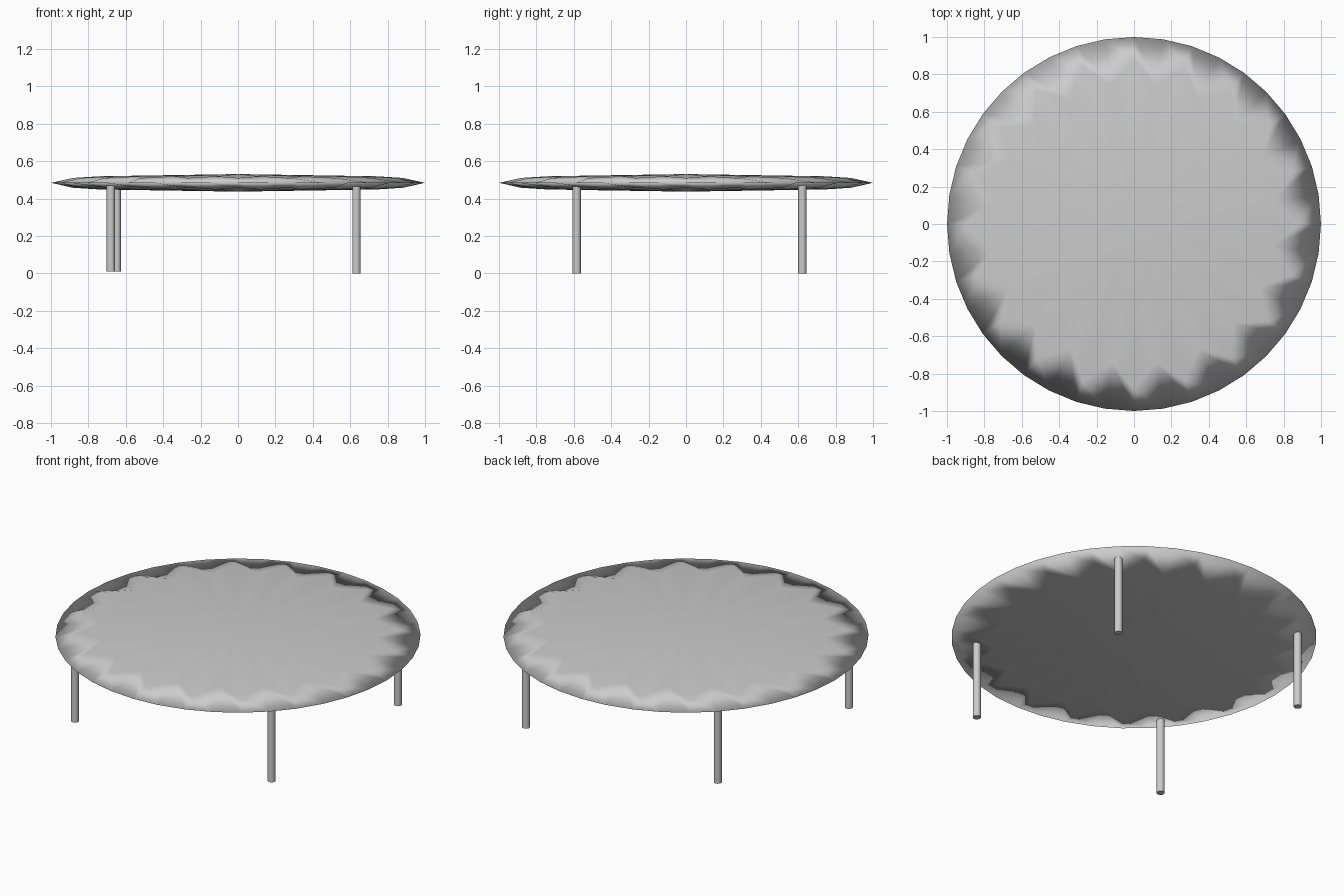
import bpy

cube = bpy.data.objects.get("Cube")
if cube:
    bpy.data.objects.remove(cube, do_unlink=True)

# Single plain grey material
GREY = (0.6, 0.6, 0.6, 1.0)
grey = bpy.data.materials.new("plain grey")
grey.use_nodes = True
grey.diffuse_color = GREY
grey.node_tree.nodes["Principled BSDF"].inputs["Base Color"].default_value = GREY


def cylinder(name, sides, radius, bottom, top, x=0, y=0):
    bpy.ops.mesh.primitive_cylinder_add(
        vertices=sides, radius=radius, depth=top - bottom,
        location=(x, y, (bottom + top) / 2))
    obj = bpy.context.object
    obj.name = name
    obj.data.materials.append(grey)
    return obj


# Round top: a thin disc softened once, giving a pointed rim and domed faces
table_top = cylinder("table_top", 20, 1.012, 0.437, 0.531)
soften = table_top.modifiers.new("soften", "SUBSURF")
soften.levels = soften.render_levels = 1
soften.use_limit_surface = False
bpy.ops.object.shade_smooth()

# Four slim legs, slightly uneven in placement
legs = {
    "front_right_leg": (-0.68, -0.584, 0.01),
    "back_right_leg": (-0.648, 0.622, 0.01),
    "front_left_leg": (0.633, -0.584, 0),
    "back_left_leg": (0.633, 0.622, 0),
}
for name, (x, y, foot) in legs.items():
    cylinder(name, 32, 0.022, foot, 0.47, x, y)
    bpy.ops.object.shade_smooth_by_angle()
